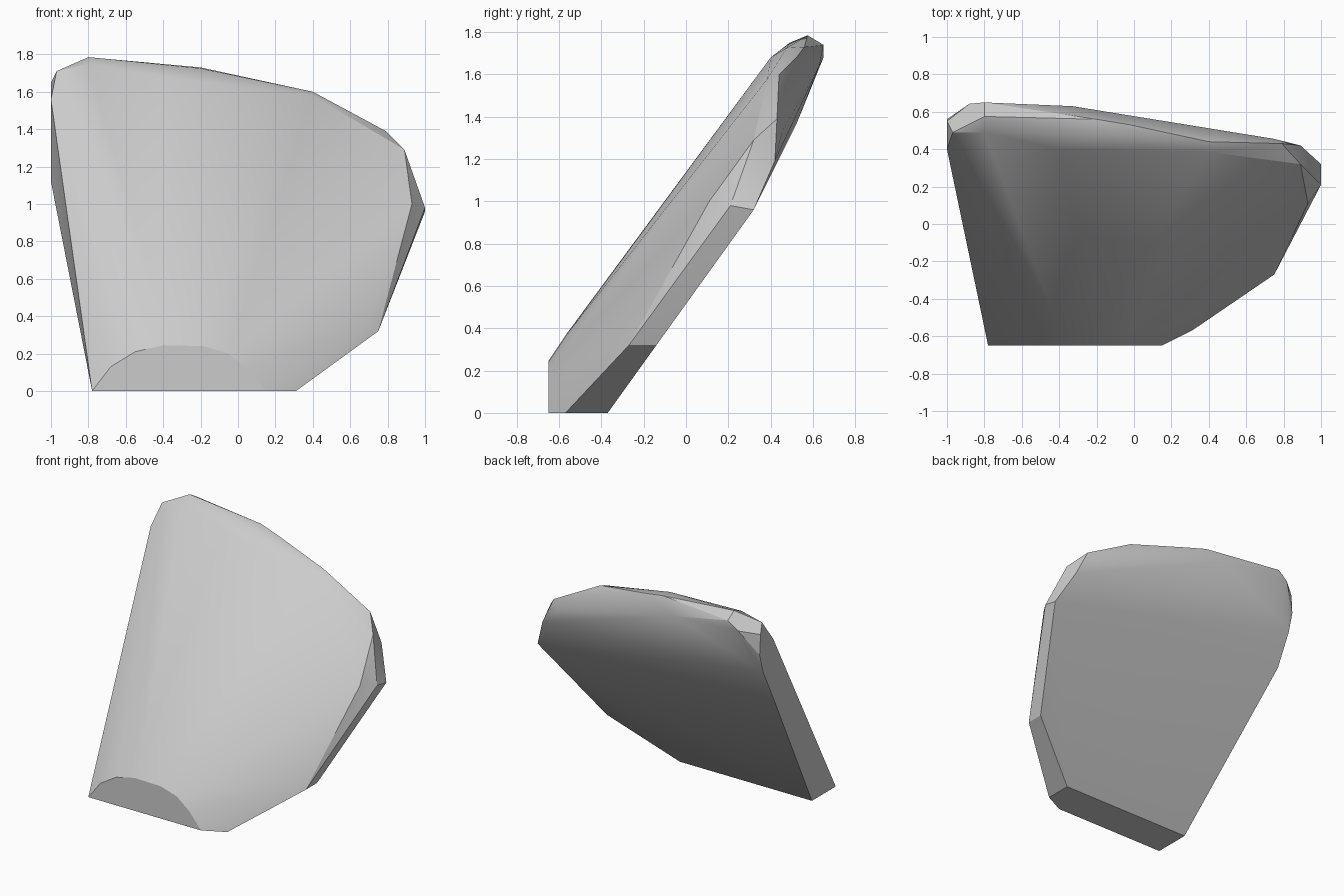
import bpy, bmesh

if "Cube" in bpy.data.objects:
    bpy.data.objects.remove(bpy.data.objects["Cube"])

# Leaning slab: a convex stone defined by its outline rings
base = [(-.78, -.65, 0), (.15, -.65, 0), (.31, -.57, 0), (.31, -.37, 0), (-.78, -.37, 0)]

# Curved flat cut at the front foot (x, z on y = -0.65)
foot_arc = [(-.68, .13), (-.55, .21), (-.4, .245), (-.18, .24), (-.05, .2), (.05, .12)]

# Bevelled right side
right_side = [(.75, -.27, .32), (.75, -.14, .32), (.68, -.3, .36),
              (1, .21, .98), (1, .32, .96), (.93, .11, 1.0),
              (.89, .32, 1.29), (.89, .42, 1.19), (.79, .43, 1.39), (.75, .455, 1.33)]

# Rounded top rim, front edge, ridge and back edge
top_rim = [(.4, .385, 1.58), (-.2, .475, 1.725), (-.4, .40, 1.68), (-.8, .49, 1.75),
           (.4, .44, 1.6), (-.02, .53, 1.69), (-.2, .56, 1.73), (-.8, .575, 1.785),
           (-.33, .63, 1.64), (-.8, .65, 1.68), (-.8, .65, 1.74), (-.88, .643, 1.68)]

# Left side
left_side = [(-1, .4, 1.12), (-1, .52, 1.36), (-1, .56, 1.5), (-1, .55, 1.65),
             (-1, .4, 1.56), (-.97, .49, 1.71)]

# Slight crown of the front face
crown = [(-.4, -.56, .38), (-.18, -.56, .375)]

bm = bmesh.new()
for p in base + [(x, -.65, z) for x, z in foot_arc] + right_side + top_rim + left_side + crown:
    bm.verts.new(p)
hull = bmesh.ops.convex_hull(bm, input=bm.verts)
loose = [v for v in bm.verts if not v.link_faces]
bmesh.ops.delete(bm, geom=loose, context='VERTS')
bmesh.ops.recalc_face_normals(bm, faces=bm.faces)

mesh = bpy.data.meshes.new("leaning_stone_slab")
bm.to_mesh(mesh)
bm.free()
slab = bpy.data.objects.new("leaning_stone_slab", mesh)
bpy.context.collection.objects.link(slab)

# Soft shading across the gently curved faces, crisp rim
bpy.context.view_layer.objects.active = slab
slab.select_set(True)
bpy.ops.object.shade_smooth_by_angle(angle=0.4)
